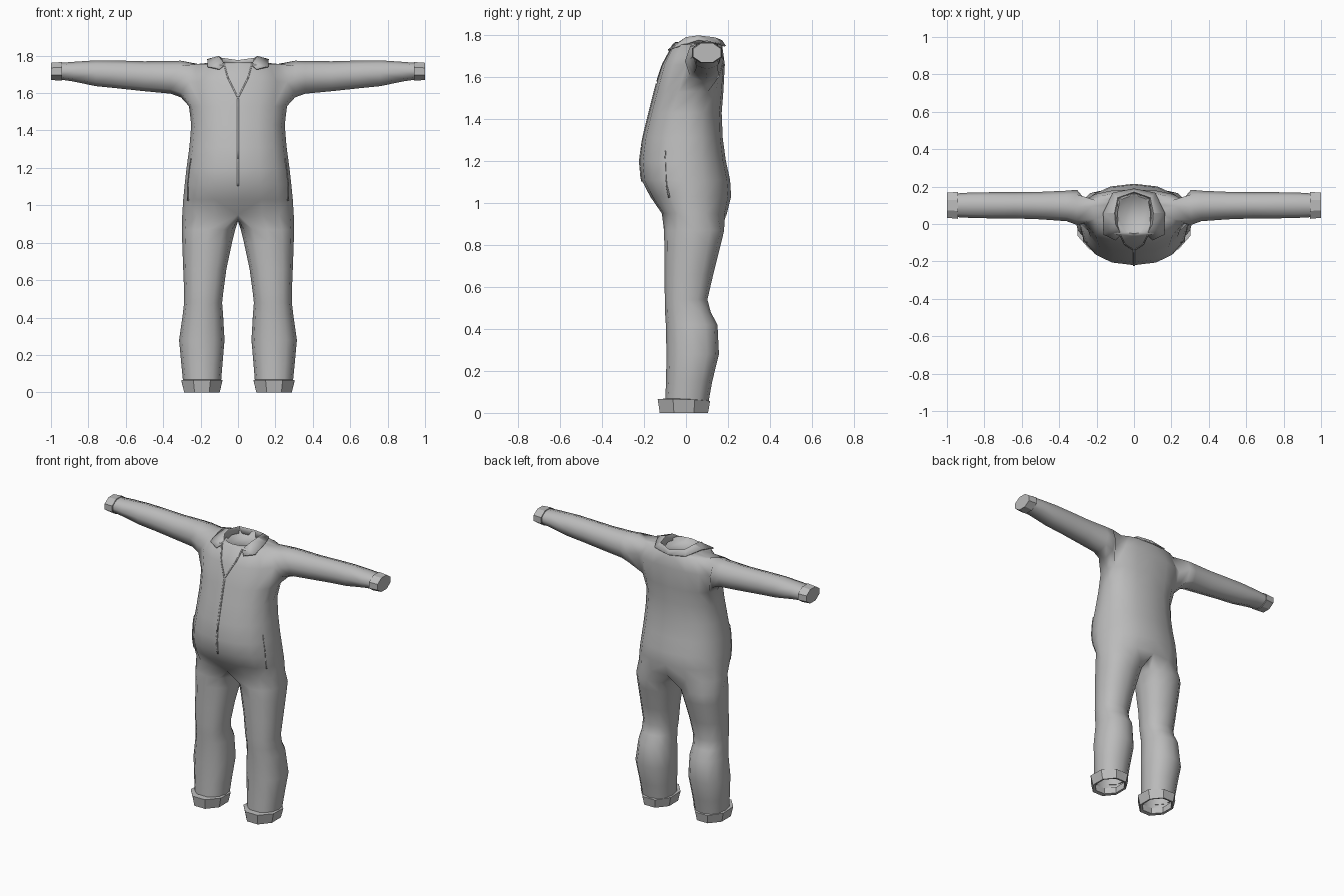
import bpy
from math import cos, sin, radians, pi

cube = bpy.data.objects.get("Cube")
if cube:
    bpy.data.objects.remove(cube, do_unlink=True)

fabric = bpy.data.materials.new("grey fabric")
fabric.use_nodes = True
GREY = (0.5, 0.5, 0.5, 1)
fabric.diffuse_color = GREY
fabric.node_tree.nodes["Principled BSDF"].inputs["Base Color"].default_value = GREY


def make(name, verts, faces, mirror=True, thickness=0, angle=30, wrap=None):
    """Mesh object with optional mirroring, wrapping on the suit and thickness."""
    mesh = bpy.data.meshes.new(name)
    mesh.from_pydata(verts, [], faces)
    mesh.validate()
    mesh.materials.append(fabric)
    obj = bpy.data.objects.new(name, mesh)
    bpy.context.collection.objects.link(obj)
    bpy.ops.object.select_all(action='DESELECT')
    obj.select_set(True)
    bpy.context.view_layer.objects.active = obj
    bpy.ops.object.mode_set(mode='EDIT')
    bpy.ops.mesh.select_all(action='SELECT')
    bpy.ops.mesh.normals_make_consistent(inside=False)
    bpy.ops.object.mode_set(mode='OBJECT')
    bpy.ops.object.shade_smooth_by_angle(angle=radians(angle))
    if mirror:
        mod = obj.modifiers.new("mirror", 'MIRROR')
        mod.use_clip = True
        mod.merge_threshold = 0.001
    if wrap:
        mod = obj.modifiers.new("wrap", 'SHRINKWRAP')
        mod.target = wrap
        mod.wrap_mode = 'ABOVE_SURFACE'
        mod.offset = 0.003
    if thickness:
        mod = obj.modifiers.new("thickness", 'SOLIDIFY')
        mod.thickness = thickness
        mod.offset = 0
    return obj


def soft(v, power=0.88):
    """Squares off a circle a little."""
    return abs(v) ** power * (1 if v > 0 else -1) if abs(v) > 1e-6 else 0.0


def strip(a, b, closed=False):
    """Quads between two rows of vertex indices."""
    n = len(a)
    return [(a[i], a[(i + 1) % n], b[(i + 1) % n], b[i])
            for i in range(n if closed else n - 1)]


verts, faces = [], []


def add(points):
    start = len(verts)
    verts.extend(points)
    return list(range(start, len(verts)))


# Torso half rings: z, half width, front y, back y, middle y
TORSO = [
    (0.95, 0.298, -0.115, 0.195, 0.02), (1.03, 0.293, -0.17, 0.215, 0.0),
    (1.11, 0.285, -0.212, 0.21, -0.01), (1.20, 0.275, -0.22, 0.19, -0.01),
    (1.31, 0.26, -0.205, 0.175, 0.0), (1.43, 0.25, -0.175, 0.17, 0.01),
    (1.53, 0.262, -0.15, 0.178, 0.05), (1.66, 0.28, -0.115, 0.185, 0.09),
    (1.755, 0.225, -0.065, 0.172, 0.095), (1.767, 0.10, -0.052, 0.165, 0.065),
    (1.74, 0.085, -0.035, 0.15, 0.065)]
rows = []
for z, half, front, back, mid in TORSO:
    points = []
    for i in range(9):
        a = -pi / 2 + i * pi / 8
        s = soft(sin(a))
        y = mid + s * ((back - mid) if s > 0 else (mid - front))
        points.append((half * soft(cos(a)), y, z))
    rows.append(add(points))
ARM_ROW = 6
for r in range(len(rows) - 1):
    quads = strip(rows[r], rows[r + 1])
    for c, quad in enumerate(quads):
        if not (r in (ARM_ROW, ARM_ROW + 1) and c in (3, 4)):
            faces.append(quad)
faces.append(tuple(rows[-1]))

# Sleeve rings grow out of the armhole: x, bottom z, top z, front y, back y
SLEEVE = [
    (0.305, 1.577, 1.773, -0.005, 0.183), (0.36, 1.597, 1.772, 0.015, 0.178),
    (0.50, 1.61, 1.77, 0.025, 0.172), (0.64, 1.625, 1.774, 0.03, 0.17),
    (0.76, 1.637, 1.775, 0.03, 0.17), (0.88, 1.662, 1.767, 0.033, 0.168),
    (0.97, 1.675, 1.76, 0.038, 0.162)]
lo, md, hi = rows[ARM_ROW:ARM_ROW + 3]
ring = [lo[3], lo[4], lo[5], md[5], hi[5], hi[4], hi[3], md[3]]
for x, bottom, top, front, back in SLEEVE:
    nxt = add([(x, (front + back) / 2 + (back - front) / 2 * soft(cos(a)),
                (top + bottom) / 2 + (top - bottom) / 2 * soft(sin(a)))
               for a in (radians(225 + 45 * i) for i in range(8))])
    faces += strip(ring, nxt, closed=True)
    ring = nxt

# Leg rings hang from the hips and the crotch: z, inner x, outer x, front y, back y
LEG = [
    (0.87, 0.015, 0.30, -0.105, 0.182), (0.80, 0.032, 0.298, -0.103, 0.165),
    (0.66, 0.062, 0.293, -0.102, 0.13), (0.54, 0.078, 0.288, -0.101, 0.102),
    (0.48, 0.085, 0.288, -0.10, 0.118), (0.42, 0.08, 0.295, -0.096, 0.15),
    (0.28, 0.072, 0.315, -0.093, 0.157), (0.15, 0.083, 0.303, -0.095, 0.125),
    (0.04, 0.092, 0.292, -0.10, 0.105)]
ring = rows[0] + add([(0, 0.13, 0.925), (0, 0.04, 0.915), (0, -0.05, 0.925)])
for z, inner, outer, front, back in LEG:
    nxt = add([((inner + outer) / 2 + (outer - inner) / 2 * soft(cos(a)),
                (front + back) / 2 + (back - front) / 2 * soft(sin(a)), z)
               for a in (radians(-120 + 30 * i) for i in range(12))])
    faces += strip(ring, nxt, closed=True)
    ring = nxt
suit = make("coverall_body", verts, faces, angle=80)


def octagon(center, radii, axis, along):
    """Eight corners around an axis, with flat sides facing out."""
    k = 1 / cos(pi / 8)
    out = []
    for i in range(8):
        a = pi / 8 + i * pi / 4
        u, v = center[0] + radii[0] * k * cos(a), center[1] + radii[1] * k * sin(a)
        out.append((along, u, v) if axis == 'X' else (u, v, along))
    return out


# Sleeve cuffs, closed at the wrist
points = (octagon((0.10, 1.716), (0.066, 0.046), 'X', 0.94)
          + octagon((0.10, 1.716), (0.072, 0.050), 'X', 0.942)
          + octagon((0.10, 1.716), (0.067, 0.046), 'X', 1.0))
idx = [list(range(i * 8, i * 8 + 8)) for i in range(3)]
make("sleeve_cuffs", points,
     strip(idx[0], idx[1], True) + strip(idx[1], idx[2], True) + [tuple(idx[2])])

# Turned-up trouser cuffs, open below
points = (octagon((0.193, 0.0), (0.094, 0.098), 'Z', 0.068)
          + octagon((0.193, -0.01), (0.110, 0.125), 'Z', 0.066)
          + octagon((0.193, -0.01), (0.095, 0.115), 'Z', 0.0)
          + octagon((0.193, -0.005), (0.082, 0.095), 'Z', 0.003)
          + octagon((0.193, -0.005), (0.084, 0.095), 'Z', 0.045))
points = [(x, y, z - 0.08 * max(y, 0) if z > 0.06 else z) for x, y, z in points]
idx = [list(range(i * 8, i * 8 + 8)) for i in range(5)]
make("trouser_cuffs", points, sum((strip(idx[i], idx[i + 1], True) for i in range(4)), []))

# Folded collar with pointed flaps at the front
ridge = [(0.07, -0.055, 1.75), (0.10, 0.0, 1.787), (0.105, 0.06, 1.795),
         (0.088, 0.14, 1.785), (0, 0.172, 1.772)]
edge = [(0.10, -0.085, 1.728), (0.163, -0.055, 1.742), (0.163, 0.06, 1.778),
        (0.112, 0.165, 1.758), (0, 0.187, 1.747)]
inside = [(x * 0.88, 0.06 + (y - 0.06) * 0.9, z - 0.035) for x, y, z in ridge]
idx = [list(range(i * 5, i * 5 + 5)) for i in range(3)]
make("collar", ridge + edge + inside,
     strip(idx[0], idx[1]) + strip(idx[2], idx[0]), thickness=0.008)


def seam(name, path, width, mirror=True):
    """Thin welt laid on the suit along a path."""
    points = []
    for (x0, y0, z0), (x1, y1, z1) in zip(path, path[1:]):
        for i in range(8):
            t = i / 7
            x, y, z = x0 + (x1 - x0) * t, y0 + (y1 - y0) * t, z0 + (z1 - z0) * t
            points += [(x, y, z), (x + width, y, z)]
    quads = [(i, i + 1, i + 3, i + 2) for i in range(0, len(points) - 2, 2)
             if (i + 2) % 16]
    make(name, points, quads, mirror, 0.004, wrap=suit)


# Front closure, lapel edges and side pocket welts
seam("front_placket", [(-0.005, -0.145, 1.57), (-0.005, -0.22, 1.25),
                       (-0.005, -0.215, 1.10)], 0.01, mirror=False)
seam("lapel_edges", [(0.07, -0.05, 1.75), (0.05, -0.10, 1.68), (0.0, -0.145, 1.58)], 0.007)
seam("pocket_welts", [(0.27, -0.09, 1.02), (0.25, -0.10, 1.25)], 0.012)
